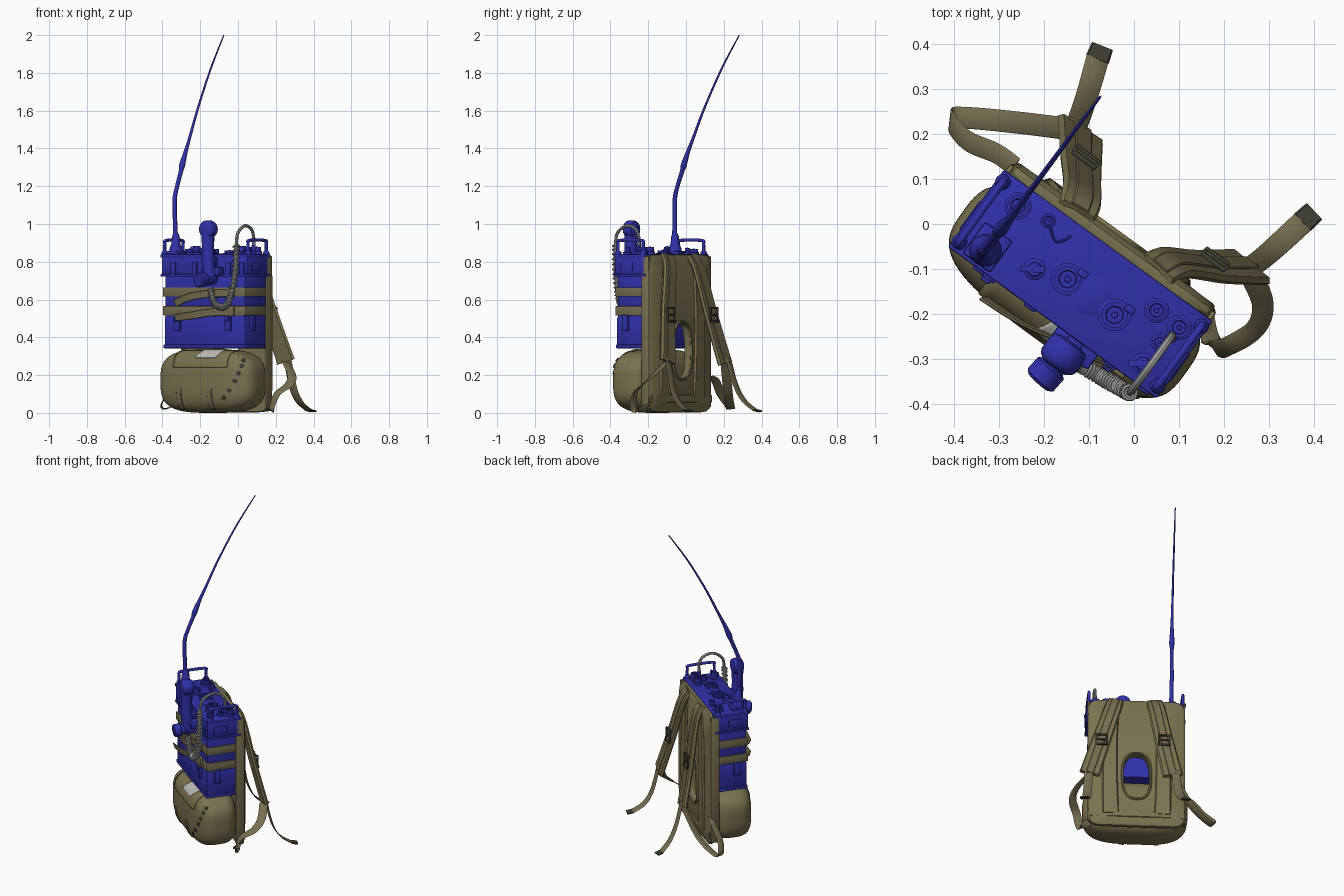
import bpy, bmesh, math
from mathutils import Vector, Matrix

if "Cube" in bpy.data.objects:
    bpy.data.objects.remove(bpy.data.objects["Cube"])

# Everything is built square to the axes, then turned by -36 degrees at the end
ANG, CX, CY = math.radians(-36), -0.119, -0.133
Z = Vector((0, 0, 1))


def material(name, col):
    m = bpy.data.materials.new(name)
    m.diffuse_color = (*col, 1)
    m.use_nodes = True
    m.node_tree.nodes["Principled BSDF"].inputs["Base Color"].default_value = m.diffuse_color
    return m


BLUE = material("radio blue", (0.03, 0.03, 0.40))
KHAKI = material("khaki canvas", (0.195, 0.168, 0.08))
WEB = material("webbing", (0.18, 0.155, 0.082))
DARK = material("dark fittings", (0.05, 0.047, 0.033))
GREY = material("cable grey", (0.36, 0.36, 0.35))
PALE = material("pale label", (0.48, 0.48, 0.46))


def finish(name, bm, mat):
    bmesh.ops.recalc_face_normals(bm, faces=bm.faces)
    me = bpy.data.meshes.new(name)
    bm.to_mesh(me)
    bm.free()
    me.materials.append(mat)
    ob = bpy.data.objects.new(name, me)
    bpy.context.collection.objects.link(ob)
    return ob


def box(name, c, s, mat, bev=0.006):
    bm = bmesh.new()
    bmesh.ops.create_cube(bm, size=1, matrix=Matrix.Translation(c) @ Matrix.Diagonal((*s, 1)))
    bmesh.ops.bevel(bm, geom=bm.edges[:], offset=bev, segments=2, profile=0.5, affect='EDGES')
    return finish(name, bm, mat)


def loft(name, rings, mat, loop=False):
    bm = bmesh.new()
    vs = [[bm.verts.new(p) for p in r] for r in rings]
    n = len(vs[0])
    for r, q in zip(vs, vs[1:] + vs[:1] if loop else vs[1:]):
        for i in range(n):
            bm.faces.new((r[i], r[(i + 1) % n], q[(i + 1) % n], q[i]))
    if not loop:
        bm.faces.new(vs[0])
        bm.faces.new(vs[-1])
    return finish(name, bm, mat)


def smooth(pts, k=8):
    # Catmull-Rom through points of any dimension
    p = [pts[0]] + list(pts) + [pts[-1]]
    out = []
    for a, b, c, d in zip(p, p[1:], p[2:], p[3:]):
        for j in range(k):
            t = j / k
            out.append(tuple(0.5 * (2 * y + (z - x) * t + (2 * x - 5 * y + 4 * z - w) * t * t
                             + (3 * y - x - 3 * z + w) * t ** 3) for x, y, z, w in zip(a, b, c, d)))
    return out + [tuple(pts[-1])]


def tangents(p):
    return [(p[min(i + 1, len(p) - 1)] - p[max(i - 1, 0)]).normalized() for i in range(len(p))]


def frames(p):
    tan = tangents(p)
    n = tan[0].orthogonal().normalized()
    for t in tan:
        n = (n - t * n.dot(t)).normalized()
        yield n, t.cross(n)


def tube(name, pts, mat, sides=10, k=8):
    # points are (x, y, z, radius)
    q = smooth(pts, k) if k > 1 else pts
    p = [Vector(v[:3]) for v in q]
    rings = [[c + (n * math.cos(6.28319 * i / sides) + b * math.sin(6.28319 * i / sides)) * v[3]
              for i in range(sides)] for c, v, (n, b) in zip(p, q, frames(p))]
    return loft(name, rings, mat)


def ribbon(name, pts, s0, s1, w0, w1, thick, mat):
    p = [Vector(v) for v in smooth(pts)]
    rings = []
    for i, (c, t) in enumerate(zip(p, tangents(p))):
        f = i / (len(p) - 1)
        s = Vector(s0).lerp(Vector(s1), f)
        s = (s - t * s.dot(t)).normalized()
        n, w = t.cross(s) * thick / 2, s * (w0 + (w1 - w0) * f) / 2
        rings.append([c + w, c + w * .85 + n, c - w * .85 + n, c - w, c - w * .85 - n, c + w * .85 - n])
    return loft(name, rings, mat)


def lathe(name, loc, prof, mat, axis=Z, sides=24):
    m = Matrix.Translation(loc) @ Vector(axis).to_track_quat('Z', 'Y').to_matrix().to_4x4()
    return loft(name, [[m @ Vector((r * math.cos(6.28319 * i / sides), r * math.sin(6.28319 * i / sides), h))
                        for i in range(sides)] for r, h in prof], mat)


# Radio case: battery box, body, lid, rims
box("battery_box", (0, 0, .43), (.532, .198, .165), BLUE, .012)
box("radio_body", (0, 0, .62), (.522, .19, .24), BLUE, .008)
box("radio_lid", (0, 0, .78), (.564, .204, .10), BLUE, .01)
box("top_plate", (0, 0, .831), (.572, .212, .018), BLUE, .005)
box("lid_lower_rim", (0, 0, .728), (.572, .21, .014), BLUE, .004)
box("base_rim", (0, 0, .352), (.54, .204, .02), BLUE, .006)
for a in (-.2, -.06, .16, .25):
    box("lid_lug", (a, -.104, .765), (.03, .016, .07), BLUE, .004)
for a in (-.175, .158):
    box("front_latch", (a, -.104, .475), (.04, .018, .085), BLUE, .004)
    box("front_latch_hook", (a, -.112, .5), (.024, .018, .03), BLUE, .004)
for s in (-1, 1):
    box("side_latch", (s * .27, -.035, .475), (.018, .04, .085), BLUE, .004)
    box("side_lid_lug", (s * .282, -.02, .775), (.014, .08, .05), BLUE, .004)
    # carrying handle over each end of the top
    r = .0085
    tube("top_handle", [(s * .272, -.082, .835, r), (s * .272, -.082, .895, r), (s * .272, -.07, .913, r),
                        (s * .272, .07, .913, r), (s * .272, .082, .895, r), (s * .272, .082, .835, r)], BLUE, 10, 4)
    for b in (-.082, .082):
        lathe("handle_foot", (s * .272, b, .838), [(.017, 0), (.017, .012), (.011, .02)], BLUE)

# Controls on the top plate: (a, b, radius, height)
for a, b, r, h in ((-.213, .059, .03, .03), (-.14, .072, .017, .035), (-.029, -.008, .036, .022),
                   (.102, -.011, .036, .022), (.171, .052, .028, .04), (.234, .051, .028, .04),
                   (.218, -.001, .02, .025), (.232, .024, .014, .05)):
    lathe("top_socket", (a, b, .838), [(r, 0), (r, h * .4), (r * .8, h * .45), (r * .8, h), (r * .55, h),
                                       (r * .5, h * .7), (r * .2, h * .7), (r * .18, h * 1.1)], BLUE)
lathe("centre_cover", (.035, -.006, .838), [(.044, 0), (.044, .005), (.04, .007)], BLUE)
for a, b, t in ((-.101, -.033, .6), (.216, -.061, .6)):
    lathe("selector_base", (a, b, .838), [(.024, 0), (.024, .012), (.016, .016), (.015, .04)], BLUE)
    ribbon("selector_pointer", [(a - .032 * math.cos(t), b - .032 * math.sin(t), .872),
                                (a + .022 * math.cos(t), b + .022 * math.sin(t), .872)],
           (0, 0, 1), (0, 0, 1), .018, .026, .014, BLUE)
for a, b in ((-.029, -.008), (.102, -.011)):
    box("dial_catch", (a + .02, b + .03, .855), (.024, .016, .026), BLUE, .003)
tube("cap_chain", [(-.125, .06, .85, .003), (-.1, .045, .843, .003), (-.085, .06, .843, .003),
                   (-.08, .075, .843, .003)], BLUE, 6)

# Antenna: mount, stem, bend and whip
box("antenna_mount", (-.214, -.055, .846), (.075, .085, .02), BLUE, .005)
lathe("antenna_base", (-.214, -.063, .85), [(.036, 0), (.034, .02), (.024, .045), (.02, .085), (.014, .1)], BLUE)


def local(x, y, z, r):
    v = Matrix.Rotation(-ANG, 2) @ Vector((x - CX, y - CY))
    return (v.x, v.y, z, r)


tube("antenna_whip", [local(*p) for p in (
    (-.33, -.06, .88, .016), (-.333, -.06, 1.0, .012), (-.335, -.059, 1.13, .012), (-.322, -.045, 1.2, .011),
    (-.302, -.02, 1.28, .012), (-.296, -.012, 1.31, .016), (-.278, .01, 1.38, .011), (-.255, .04, 1.46, .008),
    (-.21, .1, 1.62, .006), (-.145, .188, 1.82, .005), (-.075, .282, 2.0, .003))], BLUE, 10)

# Handset hung on the front
lathe("handset_earpiece", (.061, -.115, .972), [(.025, 0), (.042, .006), (.047, .02), (.047, .05), (.042, .06),
                                                (.03, .068), (.01, .07)], BLUE, (0, -1, 0))
lathe("handset_mouthpiece", (.065, -.11, .715), [(.03, 0), (.036, .01), (.036, .05), (.03, .055), (.03, .075),
                                                 (.038, .08), (.038, .115), (.03, .122)], BLUE, (-.1, -1, -.12))
tube("handset_handle", [(.061, -.15, .97, .036), (.061, -.152, .88, .033), (.062, -.15, .79, .035),
                        (.066, -.14, .71, .036)], BLUE, 12)
box("handset_clip", (.07, -.12, .75), (.11, .05, .045), BLUE, .006)
box("handset_hook", (.066, -.12, .80), (.04, .05, .05), BLUE, .006)

# Cable: coiled run, then a plain arch to its socket
run = smooth([(.075, -.15, .66), (.10, -.145, .58), (.155, -.14, .56), (.198, -.135, .62),
              (.224, -.132, .75), (.23, -.13, .89)], 56)
path = [Vector(p) for p in run]
tube("coiled_cable", [(*(c + (n * math.cos(i * .66) + b * math.sin(i * .66)) * .015), .0048)
                      for i, (c, (n, b)) in enumerate(zip(path, frames(path)))], GREY, 6, 1)
tube("coil_core", [(*p, .012) for p in run[::8]], GREY, 8, 1)
tube("plain_cable", [(.23, -.13, .88, .0085), (.231, -.118, .95, .0085), (.232, -.06, .99, .0085),
                     (.232, 0, .975, .0085), (.232, .024, .93, .0085), (.232, .024, .87, .011)], GREY, 8)

# Webbing bands round the radio, with loose tails on the front
for z, za in ((.64, .58), (.54, .505)):
    box("radio_band", (0, .002, z), (.54, .21, .05), WEB, .004)
    ribbon("band_tail", [(.19, -.106, z - .005), (.06, -.125, z - .008), (-.06, -.147, z - .025), (-.155, -.152, za)],
           (0, 0, 1), (0, -.3, 1), .045, .04, .006, WEB)
    box("band_buckle", (.18, -.108, z), (.04, .014, .056), WEB, .003)

# Lower bag: a soft rounded box |x/A|^n + |y/B|^n + |z/C|^n = 1
A, B, C, N, BC = .305, .132, .168, 3.3, Vector((0, -.022, .168))
bm = bmesh.new()
bmesh.ops.create_cube(bm, size=2)
bmesh.ops.subdivide_edges(bm, edges=bm.edges[:], cuts=22, use_grid_fill=True)
for v in bm.verts:
    p = v.co
    k = (abs(p.x) ** N + abs(p.y) ** N + abs(p.z) ** N) ** (-1 / N)
    v.co = BC + Vector((p.x * A, p.y * B, p.z * C)) * k
finish("lower_bag", bm, KHAKI)


def on_bag(a, z):
    # point and outward normal on the front of the bag
    u, w = a / A, (z - BC.z) / C
    v = max(1 - abs(u) ** N - abs(w) ** N, 1e-4) ** (1 / N)
    f = lambda s: math.copysign(abs(s) ** (N - 1), s)
    return BC + Vector((a, -v * B, w * C)), Vector((f(u) / A, -f(v) / B, f(w) / C)).normalized()


def bag_patch(name, a0, a1, z0, z1, off, mat, skew=0, n=14):
    bm = bmesh.new()
    g = []
    for i in range(n + 1):
        z = z0 + (z1 - z0) * i / n
        row = [on_bag(a0 + (a1 - a0) * j / n + skew * i / n, z) for j in range(n + 1)]
        g.append([bm.verts.new(p + d * off) for p, d in row])
    for i in range(n):
        for j in range(n):
            bm.faces.new((g[i][j], g[i][j + 1], g[i + 1][j + 1], g[i + 1][j]))
    ob = finish(name, bm, mat)
    m = ob.modifiers.new("thickness", 'SOLIDIFY')
    m.thickness, m.offset = .006, 0


bag_patch("bag_flap", -.17, .18, .24, .329, .002, KHAKI)
bag_patch("bag_label", -.03, .1, .288, .33, .005, PALE, .03)
for a in (-.13, .07):
    bag_patch("bag_strap", a - .015, a + .015, .02, .13, .002, WEB)
for a, z in ((.256, .28), (.256, .25), (.243, .21), (.225, .17), (.194, .12), (.157, .08)):
    p, d = on_bag(a, z)
    lathe("bag_eyelet", p, [(.012, -.003), (.012, .003), (.008, .005)], DARK, d, 14)


# Back panel with an oval opening
def oval(ha, hz, n, b, zc):
    out = []
    for i in range(96):
        c, s = math.cos(i * math.pi / 48), math.sin(i * math.pi / 48)
        k = (abs(c / ha) ** n + abs(s / hz) ** n) ** (-1 / n)
        out.append((c * k, b, zc + s * k))
    return out


HZ = .33
loft("back_panel", [oval(.274, .414, 14, .1, .421), oval(.282, .418, 14, .112, .421), oval(.28, .416, 14, .126, .421),
                    oval(.262, .4, 12, .138, .421), oval(.075, .145, 2.6, .138, HZ), oval(.075, .145, 2.6, .1, HZ)],
     KHAKI, True)
loft("opening_rim", [oval(.075, .145, 2.6, .13, HZ), oval(.078, .148, 2.6, .146, HZ), oval(.086, .156, 2.6, .146, HZ),
                     oval(.092, .162, 2.6, .134, HZ)], KHAKI, True)
for s in (-1, 1):
    box("panel_side_flange", (s * .276, .1, .43), (.012, .05, .8), KHAKI, .005)
    ribbon("back_pad", [(s * .13, .134, .80), (s * .15, .14, .6), (s * .155, .14, .3), (s * .15, .134, .08)],
           (1, 0, 0), (1, 0, 0), .07, .1, .02, KHAKI)
ribbon("panel_base_band", [(-.27, .132, .075), (0, .138, .075), (.27, .132, .075)],
       (0, 0, 1), (0, 0, 1), .04, .04, .01, KHAKI)

# Shoulder straps: pad, adjusting web, buckle, hanging tail with dark tip, slack lower loop
STRAPS = (
    ([(-.10, .125, .835), (-.115, .165, .76), (-.155, .215, .52), (-.20, .275, .26)],
     [(-.215, .285, .29), (-.225, .32, .16), (-.24, .365, .07), (-.262, .425, .015)], (-.27, .455, .008),
     [(-.2, .275, .27), (-.31, .215, .1), (-.42, .15, .025), (-.445, .125, .04), (-.39, .11, .1), (-.32, .125, .17),
      (-.27, .125, .19)], (-.59, .81, 0), (-.4, .9, .2)),
    ([(.12, .125, .835), (.14, .16, .76), (.21, .2, .52), (.28, .25, .27)],
     [(.285, .255, .29), (.295, .29, .14), (.305, .335, .06), (.318, .4, .015)], (.325, .435, .008),
     [(.28, .245, .27), (.35, .205, .2), (.372, .15, .15), (.345, .08, .1), (.32, .06, .02), (.27, .11, .03)],
     (.3, .95, 0), (.8, -.6, 0)))
X = (1, 0, 0)
for pad, tail, tip, loop, s0, s1 in STRAPS:
    ribbon("shoulder_pad", pad, X, X, .09, .122, .022, KHAKI)
    ribbon("shoulder_web", [Vector(p) + Vector((0, .012, .003)) for p in pad], X, X, .045, .045, .006, WEB)
    ribbon("tail_web", tail, X, X, .05, .052, .005, WEB)
    ribbon("tail_tip", [tail[-1], tip], X, X, .054, .05, .008, DARK)
    ribbon("lower_loop", loop, s0, s1, .05, .045, .005, WEB)
    x, y, z = pad[2]
    for h in (-.035, 0, .035):
        box("strap_buckle_bar", (x, y + .02 - h * .2, z + h), (.065, .012, .012), DARK, .003)
    for h in (-.03, .03):
        box("strap_buckle_side", (x + h, y + .02, z), (.008, .012, .08), DARK, .002)

# Turn the whole set into place and smooth the rounded parts
M = Matrix.Translation((CX, CY, 0)) @ Matrix.Rotation(ANG, 4, 'Z')
for ob in bpy.context.scene.objects:
    ob.matrix_world = M
    ob.select_set(True)
    bpy.context.view_layer.objects.active = ob
bpy.ops.object.shade_smooth_by_angle(angle=math.radians(40))
